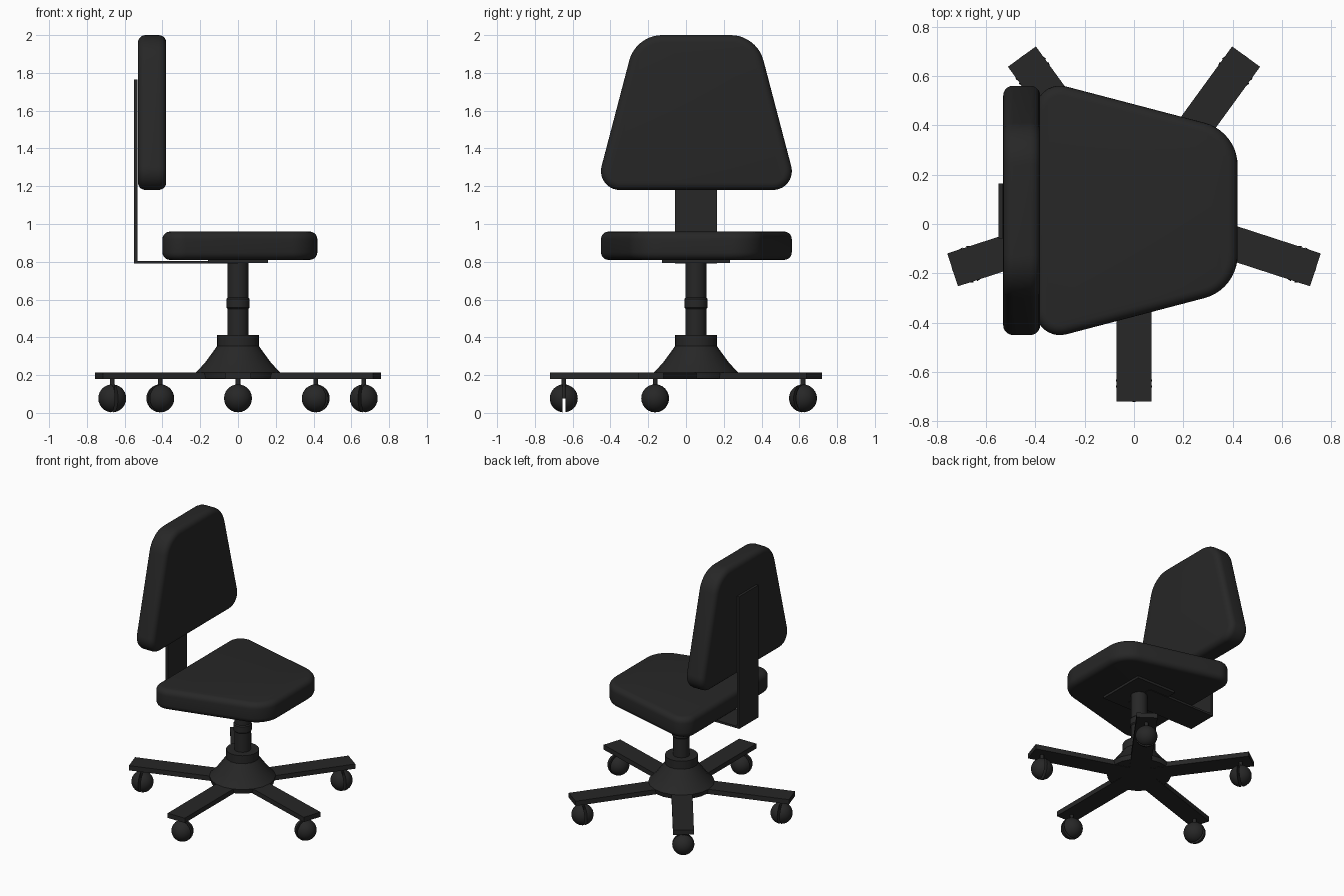
import bpy, bmesh, math
from mathutils import Vector, Matrix

if "Cube" in bpy.data.objects:
    bpy.data.objects.remove(bpy.data.objects["Cube"])

CY = 0.053  # y of the column axis
black = bpy.data.materials.new("black")
black.diffuse_color = (0.02, 0.02, 0.02, 1)
black.use_nodes = True
black.node_tree.nodes["Principled BSDF"].inputs["Base Color"].default_value = black.diffuse_color


def finish(bm, name, matrix=Matrix(), smooth=True):
    bmesh.ops.recalc_face_normals(bm, faces=bm.faces)
    me = bpy.data.meshes.new(name)
    bm.to_mesh(me)
    bm.free()
    me.transform(matrix)
    me.materials.append(black)
    ob = bpy.data.objects.new(name, me)
    bpy.context.collection.objects.link(ob)
    if smooth:
        bpy.ops.object.select_all(action='DESELECT')
        ob.select_set(True)
        bpy.context.view_layer.objects.active = ob
        bpy.ops.object.shade_smooth_by_angle(angle=math.radians(35))
    return ob


def box(name, lo, hi, matrix=Matrix()):
    bm = bmesh.new()
    bmesh.ops.create_cube(bm, size=1)
    lo, hi = Vector(lo), Vector(hi)
    for v in bm.verts:
        v.co = (lo + hi) / 2 + v.co * (hi - lo)
    return finish(bm, name, matrix, False)


def lathe(name, profile, matrix, steps=32):
    bm = bmesh.new()
    vs = [bm.verts.new((r, 0, z)) for r, z in profile]
    es = [bm.edges.new(p) for p in zip(vs, vs[1:])]
    bmesh.ops.spin(bm, geom=vs + es, cent=(0, 0, 0), axis=(0, 0, 1),
                   angle=2 * math.pi, steps=steps)
    bmesh.ops.remove_doubles(bm, verts=bm.verts, dist=1e-5)
    return finish(bm, name, matrix)


def rounded_outline(corners, n=10):
    """Polygon of (x, y, radius) corners with each corner replaced by an arc."""
    pts = []
    for i, (x, y, r) in enumerate(corners):
        p = Vector((x, y))
        a = (Vector(corners[i - 1][:2]) - p).normalized()
        b = (Vector(corners[(i + 1) % len(corners)][:2]) - p).normalized()
        half = a.angle(b) / 2
        c = p + (a + b).normalized() * r / math.sin(half)
        s, e = p + a * r / math.tan(half) - c, p + b * r / math.tan(half) - c
        total = s.angle(e)
        for k in range(n + 1):
            t = k / n
            pts.append(c + (s * math.sin((1 - t) * total) + e * math.sin(t * total)) / math.sin(total))
    return pts


def cushion(name, matrix):
    """Padded trapezoid: width along x, length along y, thickness 0.15 along z."""
    bm = bmesh.new()
    pts = rounded_outline([(-0.535, 0, 0.1), (0.535, 0, 0.1),
                           (0.32, 0.82, 0.18), (-0.32, 0.82, 0.18)])
    f = bm.faces.new([bm.verts.new((p.x, p.y, 0)) for p in pts])
    ext = bmesh.ops.extrude_face_region(bm, geom=[f])
    top = [v for v in ext["geom"] if isinstance(v, bmesh.types.BMVert)]
    bmesh.ops.translate(bm, verts=top, vec=(0, 0, 0.15))
    bm.normal_update()
    rims = [e for e in bm.edges if abs(e.verts[0].co.z - e.verts[1].co.z) < 1e-4]
    bmesh.ops.bevel(bm, geom=rims, offset=0.04, segments=5, profile=0.5, affect='EDGES')
    return finish(bm, name, matrix)


# Cushions: columns of each matrix are where width, length and thickness point
cushion("seat", Matrix(((0, 1, 0, -0.40), (1, 0, 0, 0.055), (0, 0, 1, 0.81), (0, 0, 0, 1))))
cushion("backrest", Matrix(((0, 0, 1, -0.53), (1, 0, 0, 0.055), (0, 1, 0, 1.18), (0, 0, 0, 1))))

# Seat plate and the bent strip carrying the backrest
box("seat_plate", (-0.16, CY - 0.18, 0.793), (0.16, CY + 0.18, 0.813))
box("support_bar_horizontal", (-0.55, CY - 0.112, 0.79), (0.0, CY + 0.112, 0.805))
box("support_bar_upright", (-0.55, CY - 0.112, 0.79), (-0.532, CY + 0.112, 1.765))

# Column and hub
axis = Matrix.Translation((0, CY, 0))
lathe("column", [(0, 0.38), (0.055, 0.38), (0.055, 0.55), (0.062, 0.557),
                 (0.062, 0.603), (0.055, 0.61), (0.055, 0.80), (0, 0.80)], axis)
lathe("hub_collar", [(0, 0.34), (0.11, 0.34), (0.11, 0.413), (0, 0.413)], axis)
lathe("hub_skirt", [(0, 0.182), (0.215, 0.182), (0.222, 0.215), (0.175, 0.265),
                    (0.135, 0.32), (0.11, 0.355), (0, 0.355)], axis, 20)

# Five arms, each with a split ball caster
for i in range(5):
    m = axis @ Matrix.Rotation(math.radians(-90 + 72 * i), 4, 'Z')
    box(f"arm_{i + 1}", (0, -0.07, 0.18), (0.773, 0.07, 0.215), m)
    at = m @ Matrix.Translation((0.70, 0, 0.077))
    lathe(f"caster_stem_{i + 1}", [(0, 0), (0.013, 0), (0.013, 0.11), (0, 0.11)], at, 12)
    for side in (-1, 1):
        dome = [(0, 0.008)] + [(0.074 * math.cos(a), max(0.008, 0.074 * math.sin(a)))
                               for a in [k * math.pi / 16 for k in range(8)]] + [(0, 0.074)]
        lathe(f"caster_wheel_{i + 1}_{'inner' if side < 0 else 'outer'}", dome,
              at @ Matrix.Rotation(side * math.pi / 2, 4, 'Y'), 24)
